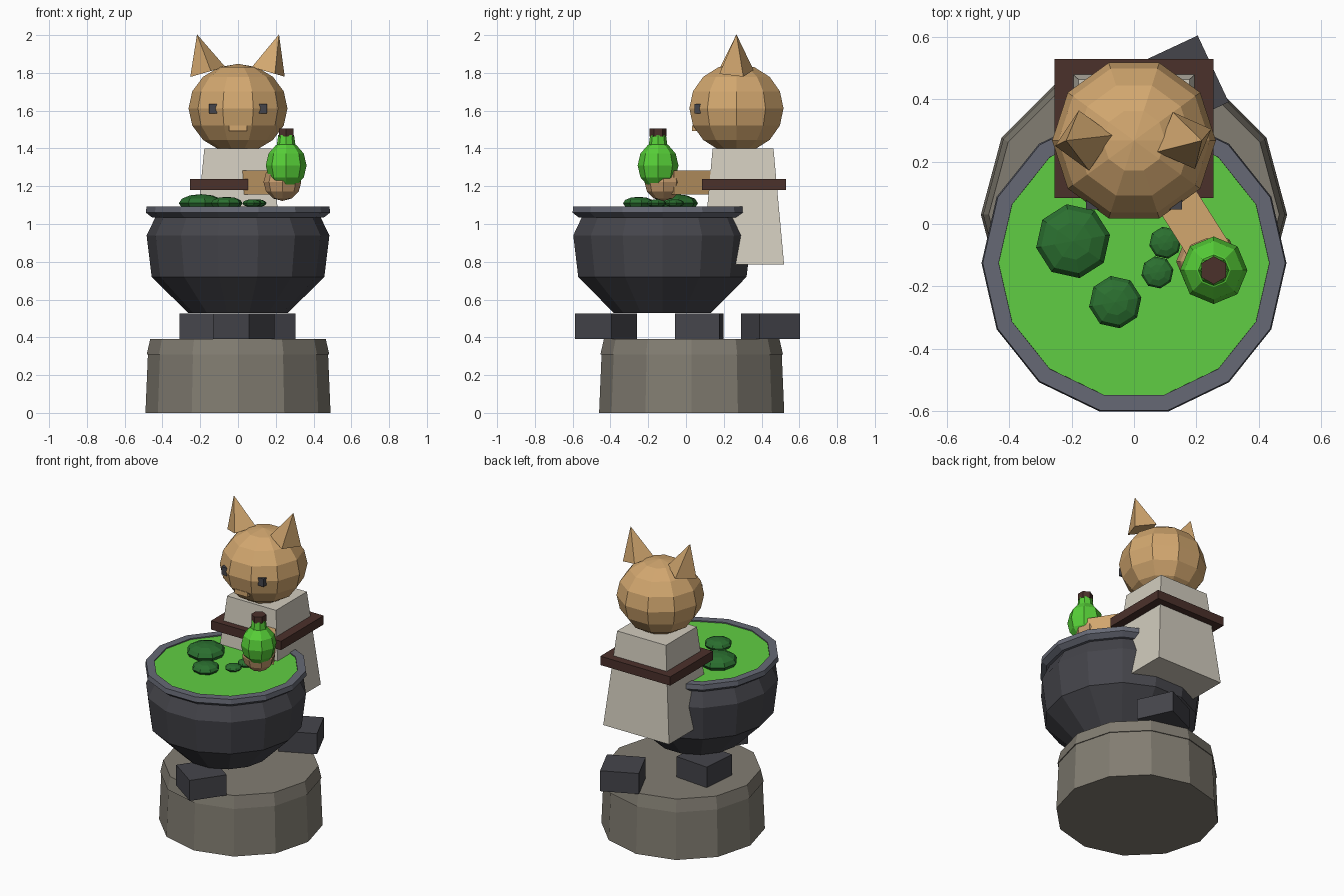
import bpy, bmesh
from math import sin, cos, pi, radians, sqrt
from mathutils import Matrix, Vector

if "Cube" in bpy.data.objects:
    bpy.data.objects.remove(bpy.data.objects["Cube"])


def material(name, hexcode):
    def linear(c):
        return c / 12.92 if c <= 0.04045 else ((c + 0.055) / 1.055) ** 2.4
    rgb = [linear(int(hexcode[i:i + 2], 16) / 255) for i in (0, 2, 4)]
    m = bpy.data.materials.new(name)
    m.use_nodes = True
    m.diffuse_color = (*rgb, 1)
    m.node_tree.nodes["Principled BSDF"].inputs["Base Color"].default_value = (*rgb, 1)
    return m


STONE = material("stone", "827D72")
IRON = material("dark_iron", "45454B")
RIM = material("rim_grey", "666975")
LIQUID = material("bright_green", "60CE43")
GLASS = material("bottle_green", "57D038")
LEAF = material("dark_green", "2B7030")
CLOTH = material("pale_cloth", "D2CCBE")
BROWN = material("dark_brown", "4B312B")
FUR = material("tan_fur", "D2A76F")
PAW = material("paw_tan", "C59B6D")


def finish(name, bm, mat, loc=(0, 0, 0), rot=(0, 0, 0), scale=(1, 1, 1)):
    bmesh.ops.recalc_face_normals(bm, faces=bm.faces)
    mesh = bpy.data.meshes.new(name)
    bm.to_mesh(mesh)
    bm.free()
    mesh.materials.append(mat)
    ob = bpy.data.objects.new(name, mesh)
    ob.location, ob.rotation_euler, ob.scale = loc, rot, scale
    bpy.context.collection.objects.link(ob)
    return ob


def lathe(name, profile, sides, mat, loc=(0, 0, 0), phase=0, closed=False, **kw):
    """Spin (radius, z) points into a faceted solid; radius 0 makes a pole."""
    bm = bmesh.new()
    rings = []
    for r, z in profile:
        count = sides if r > 0 else 1
        rings.append([bm.verts.new((r * cos(2 * pi * i / sides + phase),
                                    r * sin(2 * pi * i / sides + phase), z))
                      for i in range(count)])
    pairs = list(zip(rings, rings[1:]))
    if closed:
        pairs.append((rings[-1], rings[0]))
    for a, b in pairs:
        for i in range(sides):
            j = (i + 1) % sides
            quad = [a[i % len(a)], a[j % len(a)], b[j % len(b)], b[i % len(b)]]
            bm.faces.new(list(dict.fromkeys(quad)))
    if not closed:
        for ring in (rings[0], rings[-1]):
            if len(ring) > 1:
                bm.faces.new(ring)
    return finish(name, bm, mat, loc, **kw)


def ball(name, r, rz, sides, bands, mat, loc, phase=0):
    arc = [-pi / 2 + pi * k / bands for k in range(bands + 1)]
    profile = [(r * cos(a) if 0 < k < bands else 0, rz * sin(a))
               for k, a in enumerate(arc)]
    return lathe(name, profile, sides, mat, loc, phase)


def box(name, size, mat, loc, turn=0):
    bm = bmesh.new()
    bmesh.ops.create_cube(bm, size=1)
    bmesh.ops.scale(bm, vec=size, verts=bm.verts)
    return finish(name, bm, mat, loc, (0, 0, turn))


# Stone pedestal with chamfered cap
lathe("pedestal", [(0.49, 0), (0.477, 0.31)], 12, STONE, (0, 0.03, 0))
lathe("pedestal_cap", [(0.483, 0.31), (0.465, 0.39)], 12, STONE, (0, 0.03, 0))

# Three support blocks, each turned a further 30 degrees
for i, (x, y) in enumerate([(-0.183, 0.07), (0.147, 0.447), (0.03, -0.424)]):
    box(f"support_block_{i + 1}", (0.235, 0.235, 0.135), IRON,
        (x, y, 0.458), radians(-5 + 30 * i))

# Cauldron, its rim and its contents
pot = (0, -0.125, 0)
lathe("cauldron", [(0.265, 0.53), (0.457, 0.72), (0.484, 0.94), (0.435, 1.04)],
      14, IRON, pot)
lathe("cauldron_rim", [(0.43, 1.035), (0.455, 1.035), (0.488, 1.06),
                       (0.484, 1.092), (0.433, 1.092)], 14, RIM, pot, closed=True)
lathe("brew", [(0.433, 1.05), (0.433, 1.085)], 14, LIQUID, pot)
for i, (x, y, r) in enumerate([(-0.195, -0.055, 0.12), (-0.06, -0.25, 0.085),
                               (0.075, -0.155, 0.052), (0.1, -0.06, 0.052)]):
    ball(f"bubble_{i + 1}", r, r * 0.4, 8, 6, LEAF, (x, y, 1.11), radians(10))

# Robe and belt
lathe("robe", [(0.24 * sqrt(2), 0.785), (0.178 * sqrt(2), 1.4)], 4, CLOTH,
      (0, 0.302, 0), pi / 4, scale=(1, 0.905, 1))
box("belt", (0.51, 0.445, 0.058), BROWN, (0, 0.306, 1.209))

# Head, muzzle, eyes and ears
ball("head", 0.262, 0.236, 10, 8, FUR, (0, 0.267, 1.612))
box("muzzle", (0.095, 0.1, 0.03), FUR, (0, 0.083, 1.507))
for side, word in ((-1, "right"), (1, "left")):
    box(f"{word}_eye", (0.042, 0.04, 0.052), IRON, (side * 0.133, 0.066, 1.61))
    lathe(f"{word}_ear", [(0.098, 0), (0, 0.207)], 4, FUR,
          (side * 0.16, 0.267, 1.805), radians(16 + side * 6),
          rot=(0, radians(side * 16), 0))

# Reaching arm and paw
start, end = Vector((0.06, 0.2, 1.22)), Vector((0.25, -0.1, 1.22))
reach = end - start
arm = box("arm", (reach.length, 0.135, 0.128), FUR, (start + end) / 2)
arm.rotation_euler.z = reach.to_2d().angle_signed(Vector((1, 0)))
ball("paw", 0.1, 0.1, 8, 6, PAW, (0.235, -0.12, 1.222))

# Bottle with neck and stopper
spot = (0.255, -0.148, 0)
ball("bottle", 0.108, 0.125, 8, 6, GLASS, (spot[0], spot[1], 1.31))
lathe("bottle_neck", [(0.052, 1.4), (0.042, 1.47)], 8, GLASS, spot)
lathe("stopper", [(0.045, 1.463), (0.045, 1.505)], 6, BROWN, spot, pi / 6)
